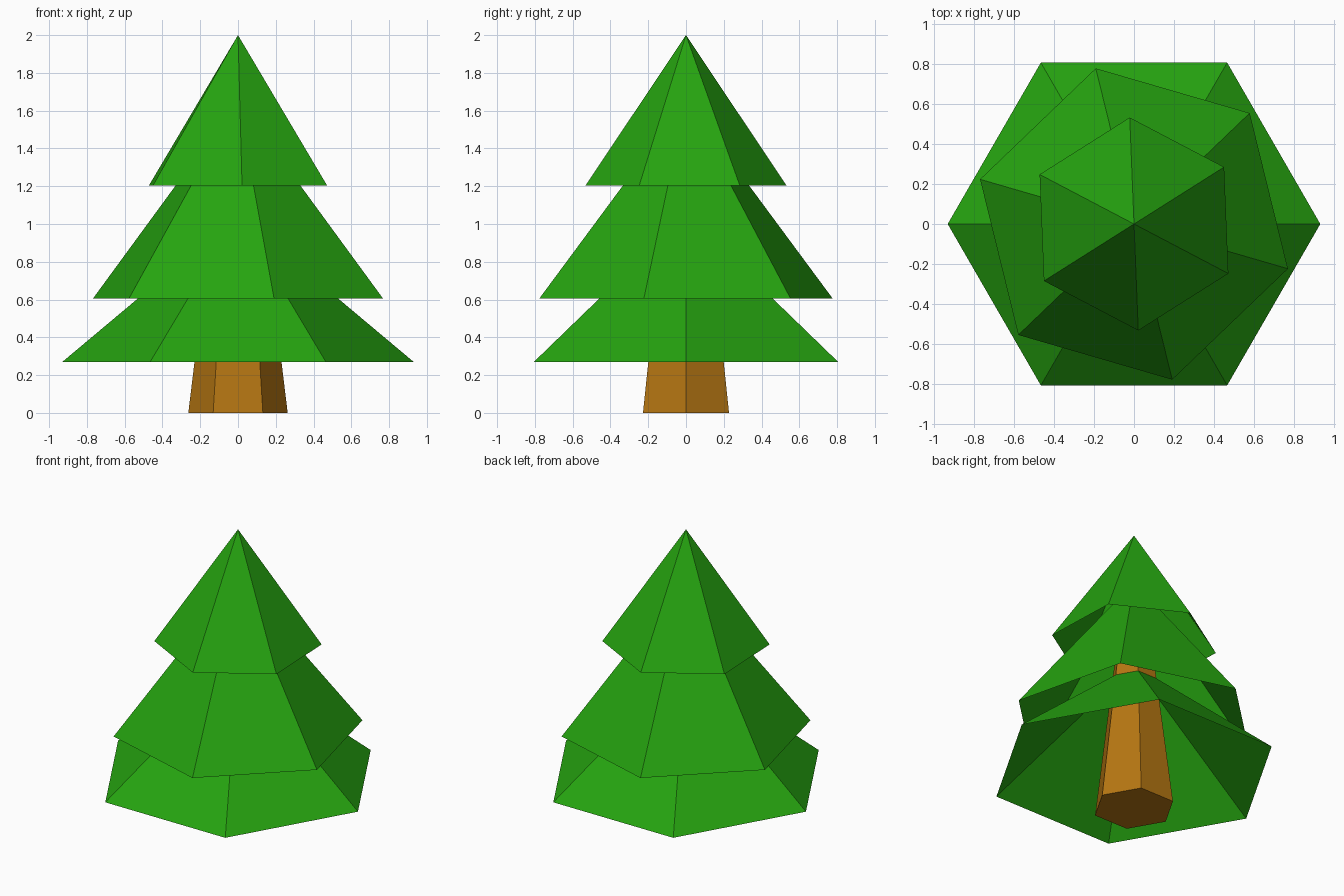
import bpy
import bmesh
from math import cos, sin, radians

cube = bpy.data.objects.get("Cube")
if cube:
    bpy.data.objects.remove(cube, do_unlink=True)


def make_material(name, rgb):
    mat = bpy.data.materials.new(name)
    mat.use_nodes = True
    colour = (*rgb, 1.0)
    mat.diffuse_color = colour
    mat.node_tree.nodes["Principled BSDF"].inputs["Base Color"].default_value = colour
    return mat


def ring(bm, radius, z, turn):
    """Six vertices around the trunk axis."""
    angles = [radians(turn + 60 * i) for i in range(6)]
    return [bm.verts.new((radius * cos(a), radius * sin(a), z)) for a in angles]


def finish(bm, name, mat):
    mesh = bpy.data.meshes.new(name)
    bm.to_mesh(mesh)
    bm.free()
    mesh.materials.append(mat)
    obj = bpy.data.objects.new(name, mesh)
    bpy.context.collection.objects.link(obj)
    return obj


def foliage_tier(name, radius, base, tip, turn, mat):
    """Hollow six-sided cone, open underneath."""
    bm = bmesh.new()
    hem = ring(bm, radius, base, turn)
    apex = bm.verts.new((0, 0, tip))
    for i in range(6):
        bm.faces.new((hem[i], hem[(i + 1) % 6], apex))
    return finish(bm, name, mat)


def tapered_trunk(name, low_radius, high_radius, height, mat):
    """Closed six-sided trunk, standing on the ground."""
    bm = bmesh.new()
    low = ring(bm, low_radius, 0, 0)
    high = ring(bm, high_radius, height, 0)
    for i in range(6):
        j = (i + 1) % 6
        bm.faces.new((low[i], low[j], high[j], high[i]))
    bm.faces.new(low[::-1])
    bm.faces.new(high)
    return finish(bm, name, mat)


leaf_green = make_material("leaf green", (0.019, 0.37, 0.005))
bark_brown = make_material("bark brown", (0.46, 0.18, 0.006))

# Trunk runs up inside the foliage
tapered_trunk("trunk", 0.263, 0.115, 1.22, bark_brown)

# Three foliage tiers, each turned a little against the next
foliage_tier("lower_foliage", 0.93, 0.27, 1.05, 0, leaf_green)
foliage_tier("middle_foliage", 0.80, 0.605, 1.655, 43.8, leaf_green)
foliage_tier("upper_foliage", 0.532, 1.205, 2.0, 32.3, leaf_green)
